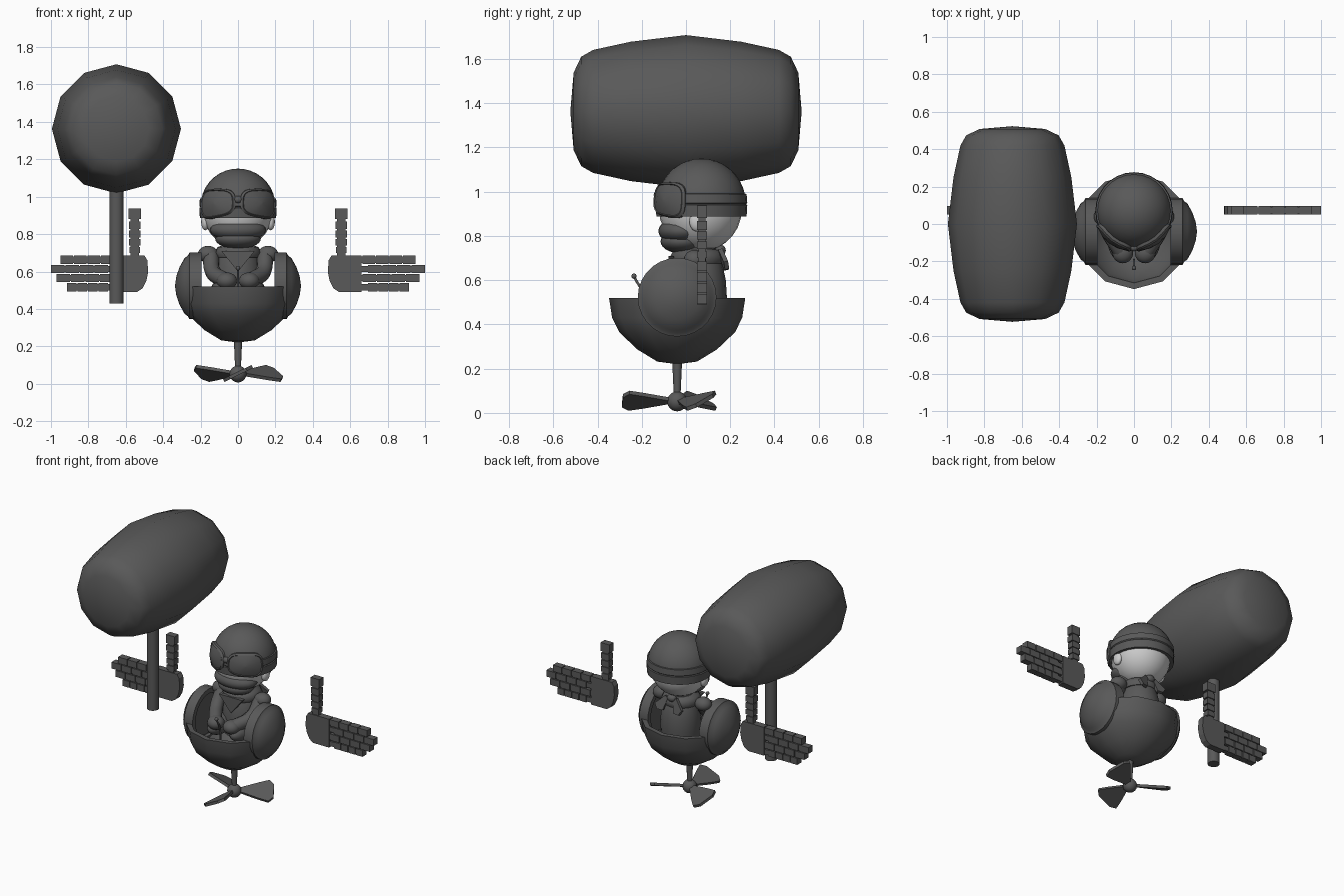
import bpy, bmesh, math
from mathutils import Matrix, Vector

if "Cube" in bpy.data.objects:
    bpy.data.objects.remove(bpy.data.objects["Cube"])


def material(name, value):
    m = bpy.data.materials.new(name)
    m.use_nodes = True
    m.diffuse_color = (value, value, value, 1)
    m.node_tree.nodes["Principled BSDF"].inputs["Base Color"].default_value = (value, value, value, 1)
    return m


DARK = material("dark_grey", 0.1)
PALE = material("pale_grey", 0.6)


def finish(name, bm, mat=DARK, angle=40):
    bmesh.ops.remove_doubles(bm, verts=bm.verts, dist=0.0005)
    bmesh.ops.recalc_face_normals(bm, faces=bm.faces)
    me = bpy.data.meshes.new(name)
    bm.to_mesh(me)
    bm.free()
    ob = bpy.data.objects.new(name, me)
    bpy.context.collection.objects.link(ob)
    me.materials.append(mat)
    bpy.ops.object.select_all(action="DESELECT")
    ob.select_set(True)
    bpy.context.view_layer.objects.active = ob
    if angle:
        bpy.ops.object.shade_smooth_by_angle(angle=math.radians(angle))
    return ob


def lathe(name, profile, sides, loc, axis="Z", sign=1, mat=DARK, angle=40):
    """Turn (radius, height) points about an axis."""
    rot = Matrix()
    if axis == "X":
        rot = Matrix.Rotation(sign * math.pi / 2, 4, "Y")
    elif axis == "Y":
        rot = Matrix.Rotation(math.pi / 2, 4, "X")
    place = Matrix.Translation(loc) @ rot
    bm = bmesh.new()
    rings = []
    for r, h in profile:
        rings.append([bm.verts.new(place @ Vector((r * math.cos(2 * math.pi * i / sides),
                                                   r * math.sin(2 * math.pi * i / sides), h)))
                      for i in range(sides)])
    for a, b in zip(rings, rings[1:]):
        for i in range(sides):
            j = (i + 1) % sides
            bm.faces.new((a[i], a[j], b[j], b[i]))
    return finish(name, bm, mat, angle)


def ball(name, loc, size, mat=DARK, rot=Matrix()):
    bm = bmesh.new()
    bmesh.ops.create_uvsphere(bm, u_segments=24, v_segments=14, radius=1,
                              matrix=Matrix.Translation(loc) @ rot @ Matrix.Diagonal((*size, 1)))
    return finish(name, bm, mat, 60)


def tube(name, points, radius):
    cu = bpy.data.curves.new(name, "CURVE")
    cu.dimensions = "3D"
    cu.bevel_depth, cu.bevel_resolution, cu.use_fill_caps = radius, 3, True
    sp = cu.splines.new("BEZIER")
    sp.bezier_points.add(len(points) - 1)
    for p, co in zip(sp.bezier_points, points):
        p.co = co
        p.handle_left_type = p.handle_right_type = "AUTO"
    cu.resolution_u = 6
    cu.materials.append(DARK)
    ob = bpy.data.objects.new(name, cu)
    bpy.context.collection.objects.link(ob)


def box(bm, x0, x1, y0, y1, z0, z1):
    size = (x1 - x0, y1 - y0, z1 - z0, 1)
    mid = ((x0 + x1) / 2, (y0 + y1) / 2, (z0 + z1) / 2)
    bmesh.ops.create_cube(bm, size=1, matrix=Matrix.Translation(mid) @ Matrix.Diagonal(size))


def prism(bm, outline, y0, y1):
    front = bm.faces.new([bm.verts.new((x, y0, z)) for x, z in outline])
    out = bmesh.ops.extrude_face_region(bm, geom=[front])
    moved = [v for v in out["geom"] if isinstance(v, bmesh.types.BMVert)]
    bmesh.ops.translate(bm, verts=moved, vec=(0, y1 - y0, 0))


# Mallet
half = [(0.345, 0), (0.315, 0.25), (0.278, 0.42), (0.247, 0.474), (0.175, 0.508), (0, 0.523)]
barrel = [(r, -h) for r, h in reversed(half[1:])] + half
lathe("mallet_head", barrel, 12, (-0.65, 0, 1.363), "Y", angle=60)
lathe("mallet_handle", [(0, 0.43), (0.038, 0.43), (0.038, 1.1), (0, 1.1)], 16, (-0.65, 0, 0))

# Bowl-shaped cockpit with a thick rim
CY = -0.04
bowl = [(0, 0.22), (0.09, 0.232), (0.18, 0.287), (0.262, 0.365), (0.294, 0.43), (0.308, 0.52),
        (0.275, 0.52), (0.255, 0.43), (0.17, 0.33), (0, 0.28)]
lathe("cockpit_bowl", bowl, 12, (0, CY, 0))

# Side pods
pod = [(0, 0.215), (0.14, 0.215), (0.145, 0.195), (0.178, 0.195), (0.178, 0.26), (0.162, 0.268),
       (0.15, 0.285), (0.1, 0.313), (0.05, 0.33), (0, 0.337)]
for side, s in (("left", 1), ("right", -1)):
    lathe(side + "_pod", pod, 28, (0, CY, 0.523), "X", s, angle=30)

# Propeller
lathe("propeller_shaft", [(0, 0.05), (0.014, 0.05), (0.023, 0.25), (0, 0.25)], 12, (0, CY, 0))
ball("propeller_hub", (0, CY, 0.052), (0.045, 0.045, 0.045))
for k in range(3):
    bm = bmesh.new()
    outline = [(0.03, -0.014), (0.15, -0.062), (0.215, -0.085), (0.245, -0.05),
               (0.25, 0.05), (0.22, 0.085), (0.15, 0.062), (0.03, 0.014)]
    prism(bm, outline, -0.009, 0.009)
    flat = Matrix.Rotation(math.radians(90 + 26), 4, "X")
    turn = Matrix.Rotation(math.radians(30 + 120 * k), 4, "Z")
    bm.transform(Matrix.Translation((0, CY, 0.055)) @ turn @ flat)
    finish("propeller_blade_%d" % (k + 1), bm, angle=30)

# Floating segmented hands
Y0, Y1 = 0.05, 0.095
for side, s in (("left", 1), ("right", -1)):
    bm = bmesh.new()
    prism(bm, [(0.485, 0.66), (0.48, 0.6), (0.49, 0.55), (0.51, 0.51), (0.54, 0.49),
               (0.66, 0.49), (0.66, 0.685), (0.5, 0.685)], Y0, Y1)
    # Four fingers, each a thin core with blocks
    for row, tip in enumerate((0.95, 1.0, 0.97, 0.915)):
        top = 0.685 - row * 0.049
        box(bm, 0.65, tip - 0.01, Y0 + 0.006, Y1 - 0.006, top - 0.039, top - 0.006)
        start = 0.66 + (0.03 if row % 2 else 0.0)
        step = (tip - start) / 4
        for n in range(4):
            x = start + n * step
            box(bm, x + 0.006, x + step, Y0, Y1, top - 0.044, top)
    # Thumb
    box(bm, 0.53, 0.575, Y0 + 0.006, Y1 - 0.006, 0.68, 0.93)
    for z0, z1, w in ((0.7, 0.73, 0.027), (0.74, 0.775, 0.03), (0.783, 0.82, 0.03),
                      (0.828, 0.868, 0.031), (0.88, 0.938, 0.033)):
        box(bm, 0.552 - w, 0.552 + w, Y0, Y1, z0, z1)
    bm.transform(Matrix.Diagonal((s, 1, 1, 1)))
    finish(side + "_floating_hand", bm, angle=0)

# Pilot body
torso = [(0, 0.42), (0.12, 0.43), (0.13, 0.52), (0.125, 0.6), (0.11, 0.67), (0.085, 0.72), (0.07, 0.78), (0, 0.78)]
lathe("torso", torso, 20, (0, 0.055, 0), angle=60)
for side, s in (("left", 1), ("right", -1)):
    ball(side + "_shoulder", (s * 0.16, 0.04, 0.692), (0.055, 0.05, 0.045))
    tube(side + "_arm", [(s * 0.145, 0.03, 0.68), (s * 0.135, -0.04, 0.6), (s * 0.075, -0.14, 0.555)], 0.043)
    ball(side + "_fist", (s * 0.06, -0.155, 0.55), (0.055, 0.055, 0.045))
    ball(side + "_leg", (s * 0.085, -0.06, 0.5), (0.06, 0.13, 0.06))

# Control lever
tube("control_lever", [(0, -0.19, 0.45), (0, -0.2, 0.55), (0, -0.232, 0.61)], 0.006)
ball("lever_knob", (0, -0.235, 0.618), (0.012, 0.012, 0.012))

# Scarf: neck roll, front point and tails behind
lathe("scarf_roll", [(0.07, 0.67), (0.115, 0.675), (0.125, 0.7), (0.11, 0.73), (0.07, 0.745)],
      20, (0, 0.05, 0), angle=60)
bm = bmesh.new()
prism(bm, [(-0.09, 0.71), (0, 0.6), (0.09, 0.71)], -0.08, -0.055)
finish("scarf_front_point", bm)
for k, lean in enumerate((-0.06, 0.07)):
    bm = bmesh.new()
    prism(bm, [(-0.012, 0), (0.012, 0), (0.035, -0.085), (0, -0.105), (-0.035, -0.085)], -0.01, 0.01)
    bm.transform(Matrix.Translation((lean / 2, 0.155, 0.735)) @ Matrix.Rotation(-lean * 8, 4, "Y")
                 @ Matrix.Rotation(0.3, 4, "X"))
    finish("scarf_tail_%d" % (k + 1), bm)
ball("scarf_knot", (0, 0.155, 0.735), (0.032, 0.025, 0.025))

# Head, muzzle and ears
ball("head", (0, 0.065, 0.92), (0.187, 0.187, 0.19), PALE)
ball("muzzle", (0, -0.02, 0.822), (0.15, 0.105, 0.062))
ball("jaw", (0, -0.02, 0.775), (0.122, 0.095, 0.054))
for side, s in (("left", 1), ("right", -1)):
    ball(side + "_ear", (s * 0.175, 0.05, 0.865), (0.022, 0.035, 0.045), PALE)

# Helmet dome with its rolled band
HC = Vector((0, 0.07, 0.95))
dome = [(0.18, -0.06), (0.195, -0.06)]
dome += [(0.2 * math.cos(a), 0.2 * math.sin(a)) for a in (math.radians(d) for d in range(-10, 91, 10))]
lathe("helmet", dome, 28, HC, angle=60)
band = [(0.185, -0.063), (0.204, -0.063), (0.207, -0.01), (0.201, -0.006),
        (0.207, 0), (0.204, 0.04), (0.19, 0.042)]
lathe("helmet_band", band, 28, HC, angle=30)

# Wraparound goggle lenses on the helmet surface
for side, s in (("left", 1), ("right", -1)):
    bm = bmesh.new()
    rings = []
    for scale, radius in ((1, 0.19), (1, 0.213), (0.9, 0.219), (0.86, 0.214), (0.45, 0.218), (0.01, 0.219)):
        ring = []
        for i in range(28):
            a = 2 * math.pi * i / 28
            u = math.copysign(abs(math.cos(a)) ** 0.6, math.cos(a)) * scale
            v = math.copysign(abs(math.sin(a)) ** 0.6, math.sin(a)) * scale
            az = math.radians(36.5 + 33 * u)
            z = 0.015 + 0.078 * v + (0.02 * u * v if v < 0 else 0)
            r = math.sqrt(radius ** 2 - z ** 2)
            ring.append(bm.verts.new(HC + Vector((s * r * math.sin(az), -r * math.cos(az), z))))
        rings.append(ring)
    for a, b in zip(rings, rings[1:]):
        for i in range(28):
            j = (i + 1) % 28
            bm.faces.new((a[i], a[j], b[j], b[i]))
    bm.faces.new(rings[-1])
    finish(side + "_goggle", bm, angle=35)
ball("goggle_bridge", (0, -0.128, 0.985), (0.025, 0.018, 0.02))
